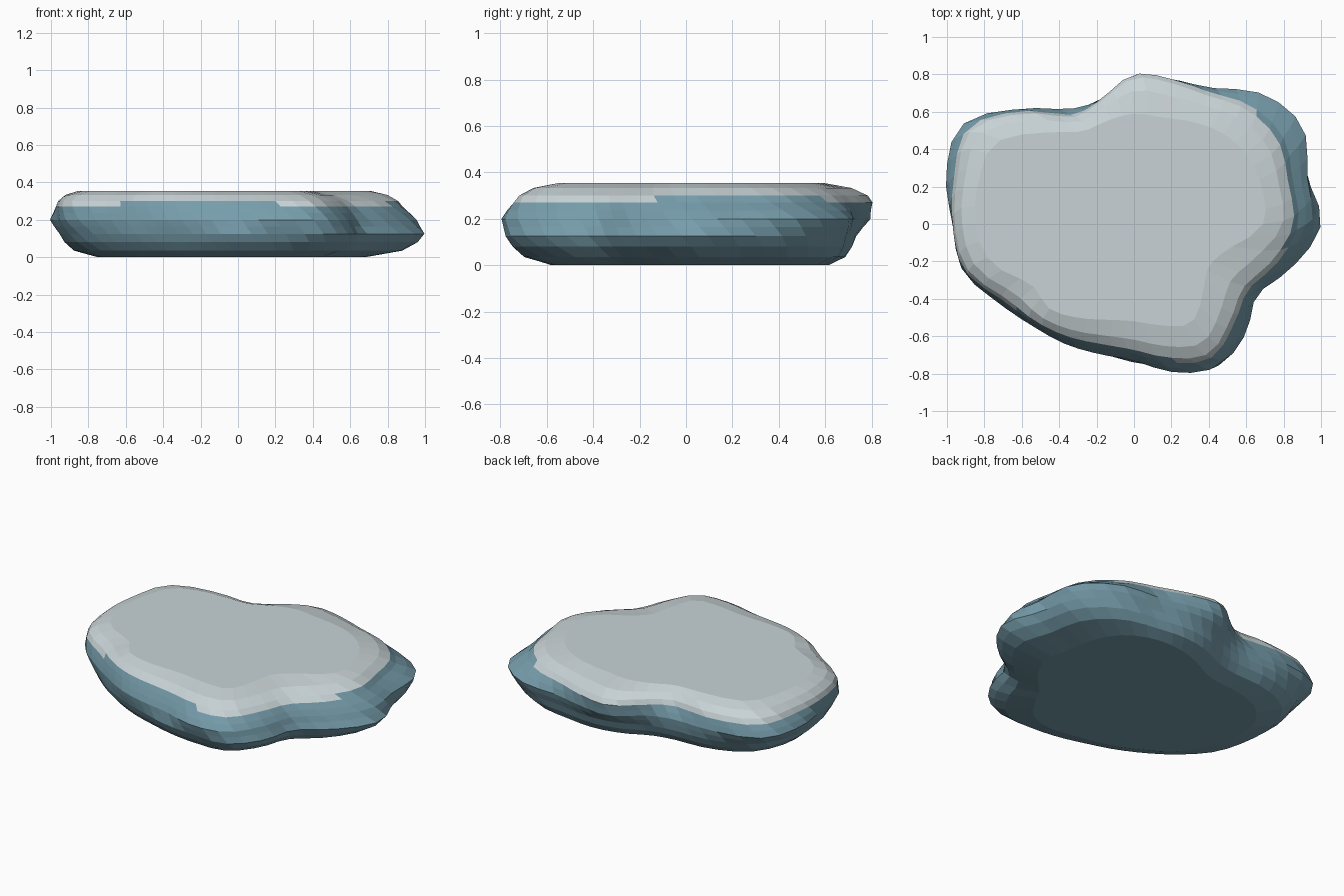
import bpy
import bmesh
from math import cos, sin, tau

# Remove the default cube
default_cube = bpy.data.objects.get("Cube")
if default_cube:
    bpy.data.objects.remove(default_cube, do_unlink=True)

SEGMENTS = 56
TWIST = 0.9  # how far the side edges lean round the slab, per unit of depth
HEIGHT = 0.355

# Lobed outlines: radius in hundredths, counter-clockwise from +x in equal steps
BOTTOM = [68, 68, 72, 74, 70, 63, 56, 51, 53, 62, 72, 76,
          74, 70, 66, 60, 57, 55, 56, 60, 62, 58, 56, 62]
LOWER = [100, 96, 100, 94, 81, 76, 71, 66, 70, 84, 97, 98,
         94, 91, 82, 76, 72, 71, 74, 79, 88, 84, 76, 88]
MIDDLE = [95, 96, 104, 98, 84, 80, 79, 69, 71, 87, 106, 104,
          97, 95, 84, 77, 74, 72, 73, 82, 88, 81, 74, 84]
UPPER = [87, 87, 91, 88, 81, 80, 80, 69, 67, 85, 102, 99,
         97, 94, 81, 75, 71, 68, 69, 76, 82, 75, 70, 79]
TOP = [69, 71, 71, 68, 63, 59, 59, 57, 57, 69, 86, 86,
       85, 79, 64, 64, 58, 53, 52, 56, 61, 52, 46, 52]

# Side rings: height, outline below, outline above, blend between them
RINGS = [
    (0.0, BOTTOM, LOWER, 0.0),
    (0.035, BOTTOM, LOWER, 0.62),
    (0.08, BOTTOM, LOWER, 0.87),
    (0.125, BOTTOM, LOWER, 1.0),
    (0.165, LOWER, MIDDLE, 0.6),
    (0.2, LOWER, MIDDLE, 1.0),
    (0.235, MIDDLE, UPPER, 0.4),
    (0.27, MIDDLE, UPPER, 0.9),
    (0.3, UPPER, TOP, 0.1),
    (0.333, UPPER, TOP, 0.42),
    (HEIGHT, UPPER, TOP, 1.0),
]


def make_material(name, color):
    mat = bpy.data.materials.new(name)
    mat.use_nodes = True
    mat.diffuse_color = (*color, 1.0)
    for node in mat.node_tree.nodes:
        if node.type == "BSDF_PRINCIPLED":
            node.inputs["Base Color"].default_value = (*color, 1.0)
    return mat


def radius_at(outline, angle):
    """Smooth closed interpolation through the outline radii."""
    count = len(outline)
    place = (angle % tau) / tau * count
    k = int(place)
    t = place - k
    a, b, c, d = (outline[(k + step) % count] for step in (-1, 0, 1, 2))
    curve = b + 0.5 * t * (c - a + t * (2 * a - 5 * b + 4 * c - d
                                        + t * (3 * (b - c) + d - a)))
    return curve / 100


def is_pale(center):
    """Pale stone reaches down to an uneven line round the rim."""
    right_rim = center.x > 0.6 and -0.15 < center.y < 0.6
    front_rim = center.y < 0 and -0.65 < center.x < 0.22
    limit = 0.3 if right_rim or front_rim else 0.27
    return center.z > limit


# Twisted rings of the slab
bm = bmesh.new()
loops = []
for z, below, above, blend in RINGS:
    ring = []
    for i in range(SEGMENTS):
        angle = tau * i / SEGMENTS + TWIST * (HEIGHT - z)
        r = radius_at(below, angle) * (1 - blend) + radius_at(above, angle) * blend
        ring.append(bm.verts.new((r * cos(angle), r * sin(angle), z)))
    loops.append(ring)

# Sides and flat caps
for low, high in zip(loops, loops[1:]):
    for i in range(SEGMENTS):
        j = (i + 1) % SEGMENTS
        bm.faces.new((low[i], low[j], high[j], high[i]))
bm.faces.new(loops[-1])
bm.faces.new(reversed(loops[0]))

# Pale top over blue-grey sides
for face in bm.faces:
    face.material_index = int(is_pale(face.calc_center_median()))

mesh = bpy.data.meshes.new("rock_slab")
bm.to_mesh(mesh)
bm.free()
mesh.materials.append(make_material("blue_grey_stone", (0.18, 0.335, 0.405)))
mesh.materials.append(make_material("pale_stone", (0.58, 0.65, 0.67)))
slab = bpy.data.objects.new("rock_slab", mesh)
bpy.context.scene.collection.objects.link(slab)
